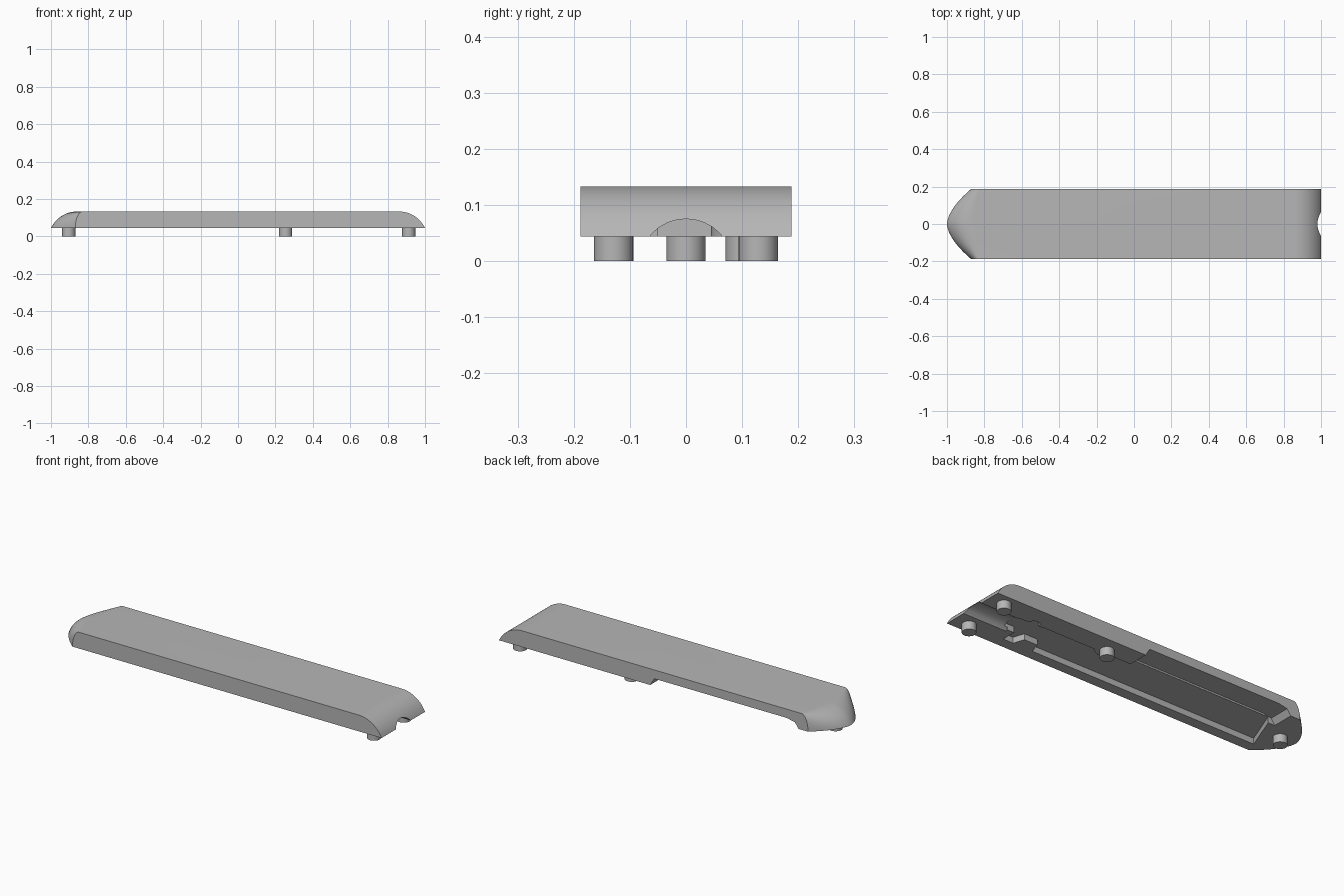
import bpy, bmesh, math
from mathutils import Vector

if "Cube" in bpy.data.objects:
    bpy.data.objects.remove(bpy.data.objects["Cube"], do_unlink=True)

HALF_W, Z0, Z1 = 0.188, 0.044, 0.133
H = Z1 - Z0
ARC, ROWS = 14, 32

grey = bpy.data.materials.new("plain grey")
grey.use_nodes = True
grey.diffuse_color = (0.47, 0.47, 0.47, 1)
grey.node_tree.nodes["Principled BSDF"].inputs["Base Color"].default_value = grey.diffuse_color


def finish(name, bm):
    bmesh.ops.recalc_face_normals(bm, faces=bm.faces)
    mesh = bpy.data.meshes.new(name)
    bm.to_mesh(mesh)
    bm.free()
    mesh.materials.append(grey)
    obj = bpy.data.objects.new(name, mesh)
    bpy.context.collection.objects.link(obj)
    return obj


def prism(name, points, offset):
    """Extrude a closed outline of 3D points."""
    bm = bmesh.new()
    face = bm.faces.new([bm.verts.new(p) for p in points])
    out = bmesh.ops.extrude_face_region(bm, geom=[face])
    verts = [v for v in out["geom"] if isinstance(v, bmesh.types.BMVert)]
    bmesh.ops.translate(bm, verts=verts, vec=Vector(offset))
    return finish(name, bm)


def circle(cx, cy, r, start, end, steps):
    angles = [math.radians(start + (end - start) * i / steps) for i in range(steps + 1)]
    return [(cx + r * math.cos(a), cy + r * math.sin(a)) for a in angles]


def rounded_end(x_low, x_top, span):
    """Arc from the bottom edge up to the flat top."""
    pts = []
    for i in range(ARC + 1):
        p = span * (1 - i / ARC)
        x = x_top + (x_low - x_top) * math.sin(p) / math.sin(span)
        pts.append((x, Z1 - H * (1 - math.cos(p)) / (1 - math.cos(span))))
    return pts


def smooth(obj):
    bpy.ops.object.select_all(action='DESELECT')
    obj.select_set(True)
    bpy.context.view_layer.objects.active = obj
    bpy.ops.object.shade_smooth_by_angle(angle=math.radians(30))


# Long body: lengthwise profiles lofted across the width
bm = bmesh.new()
rows = []
for i in range(ROWS + 1):
    y = HALF_W * (2 * i / ROWS - 1)
    a = abs(y) / HALF_W
    nose = rounded_end(-1 + 0.13 * a ** 1.7, -0.86 + 0.03 * a, math.radians(65 + 25 * a))
    tail = rounded_end(1, 0.86, math.radians(65))
    rows.append([bm.verts.new((x, y, z)) for x, z in nose + tail[::-1]])
for r, s in zip(rows, rows[1:]):
    for k in range(len(r)):
        n = (k + 1) % len(r)
        bm.faces.new((r[k], r[n], s[n], s[k]))
bm.faces.new(rows[0])
bm.faces.new(rows[-1])
body = finish("body", bm)

# Underside cavity, leaving a round boss beside the middle peg
outline = [(0.76, -0.05), (0.70, -0.05), (0.70, -0.13), (0.64, -0.13), (0.62, -0.07),
           (0.54, -0.07), (0.52, -0.13), (-0.85, -0.13), (-0.77, 0.075)]
outline += circle(0.255, 0.105, 0.06, 210, 330, 12)
outline += [(0.62, 0.075)] + circle(0.68, 0.07, 0.03, 180, 0, 8) + [(0.76, 0.07)]
cavity = prism("cavity_cutter", [(x, y, 0.0) for x, y in outline], (0, 0, 0.076))

# Shallow opening along the back side
opening = [(0.10, 0.02), (0.06, 0.085), (-0.74, 0.085), (-0.79, 0.075), (-0.83, 0.02)]
notch = prism("notch_cutter", [(x, 0.07, z) for x, z in opening], (0, 0.2, 0))

# Round cable groove in the tail end
groove = prism("groove_cutter", [(0.74, y, z) for y, z in circle(0, -0.0086, 0.0836, 0, 348.75, 31)],
               (0.4, 0, 0))

for cutter in (cavity, notch, groove):
    cutter.hide_render = True
    mod = body.modifiers.new(cutter.name, 'BOOLEAN')
    mod.operation, mod.solver, mod.object = 'DIFFERENCE', 'EXACT', cutter
    bpy.context.view_layer.objects.active = body
    bpy.ops.object.modifier_apply(modifier=mod.name)
    bpy.data.objects.remove(cutter, do_unlink=True)
smooth(body)

# Pegs under the body
pegs = {"nose_peg": (-0.905, 0), "middle_peg": (0.255, 0.105),
        "tail_peg_left": (0.913, 0.129), "tail_peg_right": (0.913, -0.129)}
for name, (x, y) in pegs.items():
    ring = circle(x, y, 0.035, 0, 348.75, 31)
    smooth(prism(name, [(px, py, 0.0) for px, py in ring], (0, 0, 0.06)))
